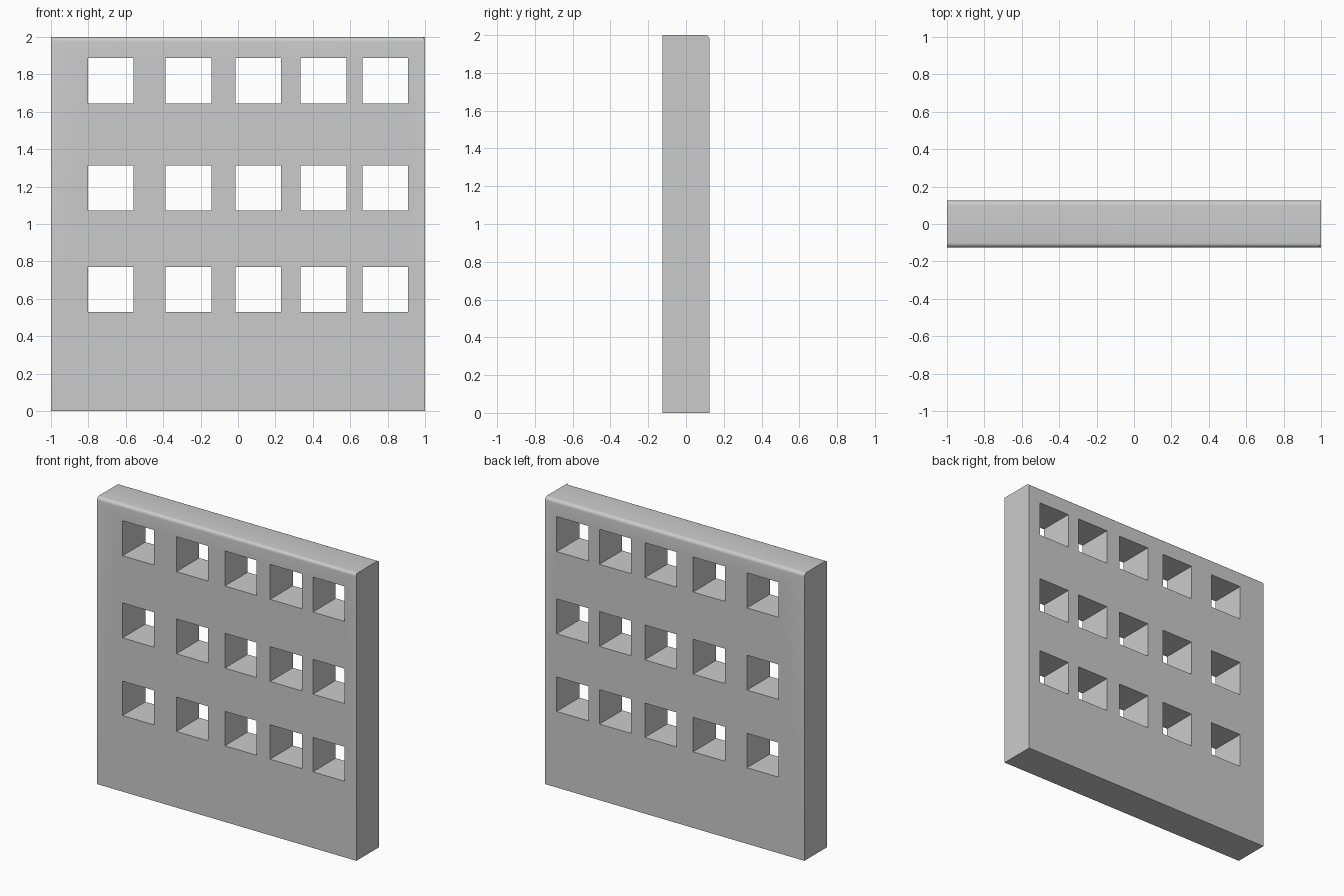
import bpy, bmesh
from math import sin, cos, pi

if "Cube" in bpy.data.objects:
    bpy.data.objects.remove(bpy.data.objects["Cube"])

HALF_T, HEIGHT, R, SEG = 0.125, 2.0, 0.024, 5
COLUMNS = [-0.68, -0.265, 0.108, 0.457, 0.787]
ROWS = [(0.53, 0.77), (1.071, 1.314), (1.643, 1.887)]
WIN_W = 0.244


def profile(front_radius):
    """Wall cross-section (y, z) with rounded top edges."""
    arc = [i * pi / 2 / SEG for i in range(SEG + 1)]
    back = [(HALF_T - R + R * cos(a), HEIGHT - R + R * sin(a)) for a in arc]
    f = front_radius
    front = [(-HALF_T + f - f * sin(a), HEIGHT - f + f * cos(a)) for a in arc]
    return [(-HALF_T, 0), (HALF_T, 0)] + back + front


def make_object(name, bm):
    bmesh.ops.recalc_face_normals(bm, faces=bm.faces)
    mesh = bpy.data.meshes.new(name)
    bm.to_mesh(mesh)
    bm.free()
    ob = bpy.data.objects.new(name, mesh)
    bpy.context.collection.objects.link(ob)
    return ob


# Wall slab: the front top edge runs out to a square corner at the right end
bm = bmesh.new()
rings = [[bm.verts.new((x, y, z)) for y, z in profile(r)]
         for x, r in ((-1, R), (0.993, R), (1, 0.001))]
n = len(rings[0])
for a, b in zip(rings, rings[1:]):
    for i in range(n):
        j = (i + 1) % n
        bm.faces.new((a[i], a[j], b[j], b[i]))
bm.faces.new(rings[0])
bm.faces.new(rings[-1])
wall = make_object("window_wall", bm)

# Window openings cut straight through
bm = bmesh.new()
for x in COLUMNS:
    for z0, z1 in ROWS:
        box = bmesh.ops.create_cube(bm, size=1)["verts"]
        bmesh.ops.scale(bm, verts=box, vec=(WIN_W, 1, z1 - z0))
        bmesh.ops.translate(bm, verts=box, vec=(x, 0, (z0 + z1) / 2))
cutter = make_object("window_cutter", bm)
cutter.hide_render = True

cut = wall.modifiers.new("windows", 'BOOLEAN')
cut.operation, cut.solver, cut.object = 'DIFFERENCE', 'EXACT', cutter
bpy.context.view_layer.objects.active = wall
wall.select_set(True)
bpy.ops.object.modifier_apply(modifier=cut.name)
bpy.data.objects.remove(cutter)

# Smooth the rounded top edges only
bpy.ops.object.shade_smooth_by_angle(angle=0.52)
